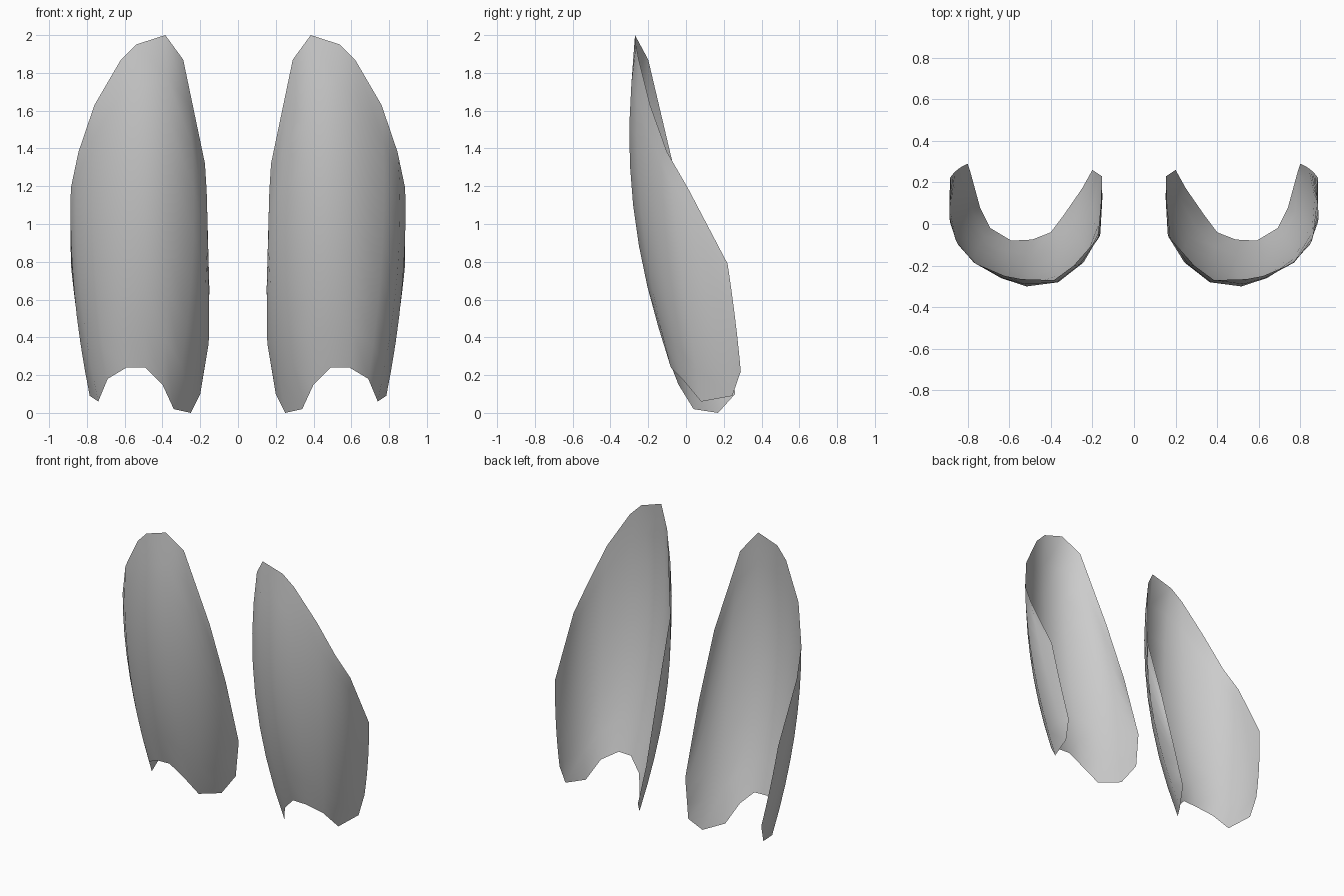
import bpy, bmesh
from mathutils import Vector

if "Cube" in bpy.data.objects:
    bpy.data.objects.remove(bpy.data.objects["Cube"])

ROWS = 8

# Guide curves running from the outer edge, round the front, to the inner edge
BOTTOM = [(.80, .29, .22), (.785, .245, .09), (.74, .08, .06), (.69, -.02, .18),
          (.59, -.08, .24), (.49, -.075, .24), (.40, -.04, .15), (.34, .04, .02),
          (.25, .17, 0), (.20, .26, .10), (.155, .23, .37)]
MIDDLE = [(.85, .26, .50), (.868, .13, .65), (.845, -.02, .75), (.765, -.145, .90),
          (.64, -.235, 1.05), (.50, -.28, 1.10), (.36, -.245, 1.08), (.235, -.14, .95),
          (.17, 0, .70), (.156, .165, .48), (.155, .23, .37)]
TOP = [(.885, .22, .79), (.885, .01, 1.19), (.845, -.10, 1.38), (.76, -.19, 1.63),
       (.62, -.25, 1.87), (.54, -.265, 1.95), (.385, -.27, 2.0), (.29, -.20, 1.87),
       (.175, -.07, 1.32), (.16, .09, .85), (.155, .23, .37)]


def along(b, m, t, u):
    # quadratic through bottom, middle and top points
    b, m, t = Vector(b), Vector(m), Vector(t)
    return b * (1 - u) * (1 - 2 * u) + m * 4 * u * (1 - u) + t * u * (2 * u - 1)


def shell(name, side):
    bm = bmesh.new()
    grid = []
    for b, m, t in zip(BOTTOM, MIDDLE, TOP):
        pts = [along(b, m, t, i / ROWS) for i in range(ROWS + 1)]
        grid.append([bm.verts.new((p.x * side, p.y, p.z)) for p in pts])
    for c0, c1 in zip(grid, grid[1:]):
        for i in range(ROWS):
            quad = [c0[i], c0[i + 1], c1[i + 1], c1[i]]
            bm.faces.new(quad if side > 0 else quad[::-1])
    # inner edge closes to a single corner point
    bmesh.ops.remove_doubles(bm, verts=bm.verts, dist=1e-4)
    for f in bm.faces:
        f.smooth = True
    me = bpy.data.meshes.new(name)
    bm.to_mesh(me)
    bm.free()
    ob = bpy.data.objects.new(name, me)
    bpy.context.collection.objects.link(ob)


# The pair of curved shin plates
shell("shin_plate_right", 1)
shell("shin_plate_left", -1)
